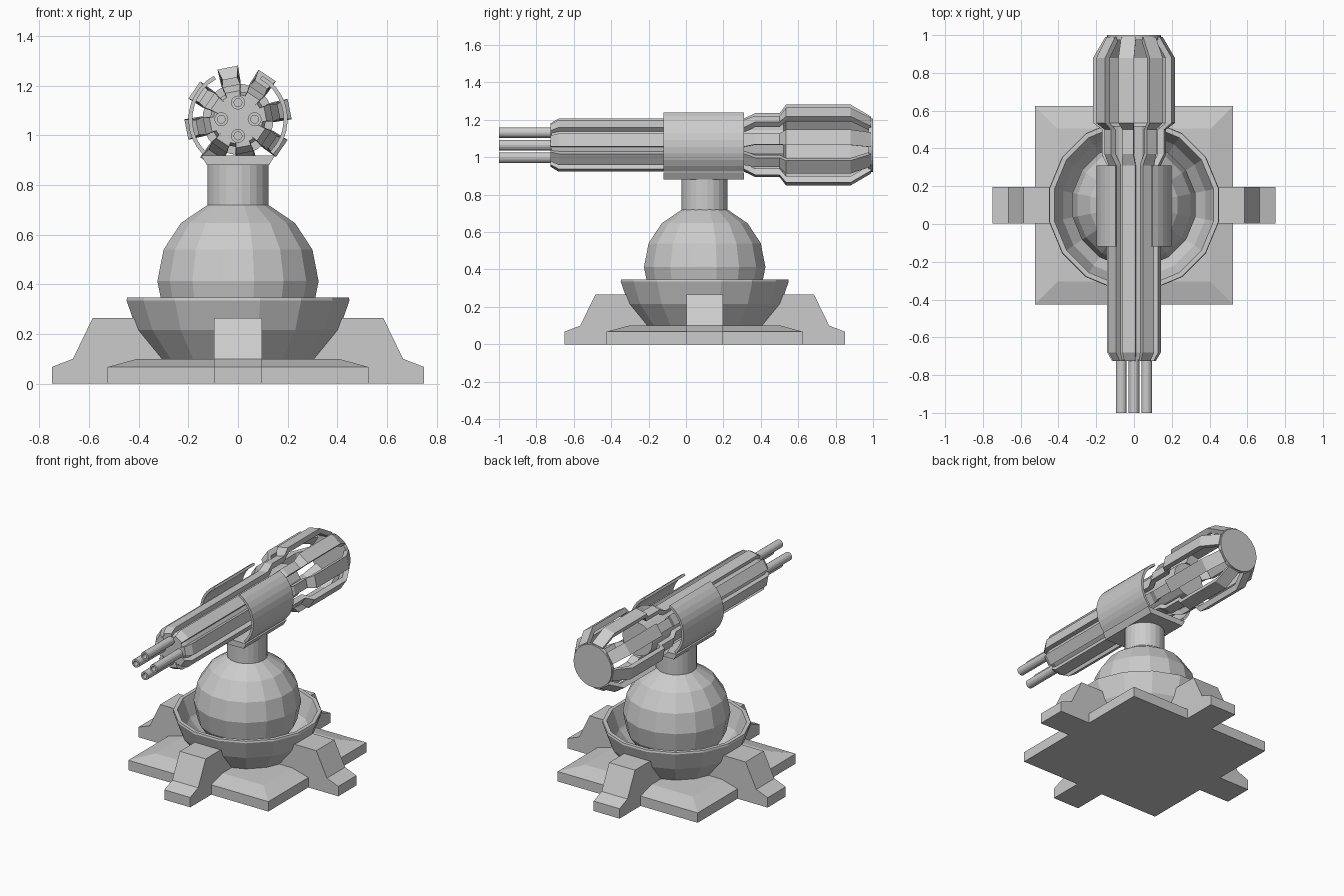
import bpy, bmesh
from math import sin, cos, pi, radians
from mathutils import Vector

if "Cube" in bpy.data.objects:
    bpy.data.objects.remove(bpy.data.objects["Cube"])

CY = 0.10      # y of the pedestal axis
GZ = 1.065     # z of the gun axis


def make(name, verts, faces):
    me = bpy.data.meshes.new(name)
    me.from_pydata([tuple(v) for v in verts], [], faces)
    bm = bmesh.new()
    bm.from_mesh(me)
    bmesh.ops.recalc_face_normals(bm, faces=bm.faces)
    bm.to_mesh(me)
    bm.free()
    ob = bpy.data.objects.new(name, me)
    bpy.context.collection.objects.link(ob)
    return ob


def loft(name, rings, closed=False):
    """Join equal-length closed rings; cap the ends unless the loft is closed."""
    n, m = len(rings[0]), len(rings)
    verts = [v for r in rings for v in r]
    faces = []
    for i in range(m if closed else m - 1):
        j = (i + 1) % m
        for k in range(n):
            l = (k + 1) % n
            faces.append((i * n + k, i * n + l, j * n + l, j * n + k))
    if not closed:
        faces += [tuple(range(n)), tuple(range((m - 1) * n, m * n))]
    return make(name, verts, faces)


def lathe_z(name, profile, n, closed=False):
    """Revolve (radius, z) about the pedestal axis, a flat side facing front."""
    ang = [2 * pi * (k + 0.5) / n for k in range(n)]
    return loft(name, [[(r * cos(a), CY + r * sin(a), z) for a in ang]
                       for r, z in profile], closed)


def lathe_y(name, profile, n, x=0, z=GZ):
    """Revolve (radius, y) about an axis parallel to the gun."""
    ang = [2 * pi * k / n for k in range(n)]
    return loft(name, [[(x + r * cos(a), y, z + r * sin(a)) for a in ang]
                       for r, y in profile])


# Square base plate with sloped edge
loft("base_plate", [[(sx * h, CY + sy * h, z) for sx, sy in
                     ((-1, -1), (1, -1), (1, 1), (-1, 1))]
                    for h, z in ((0.525, 0), (0.525, 0.067), (0.405, 0.1))])

# Four stepped feet
foot = [(0.25, 0), (0.75, 0), (0.75, 0.067), (0.665, 0.1), (0.585, 0.265),
        (0.405, 0.265), (0.30, 0.1)]
for i in range(4):
    c, s = round(cos(i * pi / 2)), round(sin(i * pi / 2))
    loft(f"foot_{i + 1}", [[(r * c - w * s, CY + r * s + w * c, z)
                            for r, z in foot] for w in (-0.097, 0.097)])

# Open bowl
lathe_z("bowl", [(0.325, 0.098), (0.415, 0.215), (0.458, 0.335), (0.455, 0.347),
                 (0.43, 0.347), (0.425, 0.335), (0.385, 0.22), (0.295, 0.115),
                 (0.01, 0.115), (0.01, 0.098)], 16, closed=True)

# Ball joint and neck
R = 0.331
lathe_z("ball", [(R * max(cos(a), 0.01), 0.413 + R * sin(a))
                 for a in (radians(22.5 * k) for k in range(-4, 5))], 16)
lathe_z("neck", [(0.124, 0.68), (0.124, 0.89)], 24)

# Cradle: tapered plate and two curved side shells
loft("cradle_plate", [[(-0.125, y, 0.88), (0.125, y, 0.88),
                       (0.148, y, 0.918), (-0.148, y, 0.918)] for y in (-0.12, 0.31)])
for side, sx in (("right", 1), ("left", -1)):
    arc = [radians(-45 + 106 * k / 10) for k in range(11)]
    section = [(0.2 * cos(a), 0.2 * sin(a)) for a in arc]
    section += [(0.184 * cos(a), 0.184 * sin(a)) for a in reversed(arc)]
    loft(f"cradle_shell_{side}", [[(sx * x, y, GZ + z) for x, z in section]
                                  for y in (-0.12, 0.31)])

# Gun core and rear end disc
lathe_y("gun_core", [(0.1, -0.72), (0.113, -0.68), (0.113, 0.52)], 16)
lathe_y("rear_disc", [(0.143, 0.975), (0.143, 1.0)], 32)

# Eight long ribs that flare into the rear cage: (y, outer radius, half width)
rib = [(-0.725, 0.112, 0.030), (-0.68, 0.138, 0.036), (0.31, 0.138, 0.036),
       (0.37, 0.168, 0.030), (0.50, 0.168, 0.030), (0.535, 0.212, 0.042),
       (0.88, 0.212, 0.042), (0.99, 0.147, 0.040)]
for i in range(8):
    a = radians(11.25 + 45 * i)
    out, tan = Vector((cos(a), 0, sin(a))), Vector((-sin(a), 0, cos(a)))
    rings = []
    for y, r, w in rib:
        o = Vector((0, y, GZ))
        rin, win = r - 0.035, w * 0.85
        rings.append([o + out * r + tan * w, o + out * r - tan * w,
                      o + out * rin - tan * win, o + out * rin + tan * win])
    loft(f"rib_{i + 1}", rings)

# Four muzzle tubes with bores
for i in range(4):
    a = i * pi / 2
    lathe_y(f"muzzle_{i + 1}", [(0.028, -0.70), (0.028, -1.0), (0.016, -1.0),
                                (0.016, -0.88)], 16,
            x=0.067 * cos(a), z=GZ + 0.067 * sin(a))
